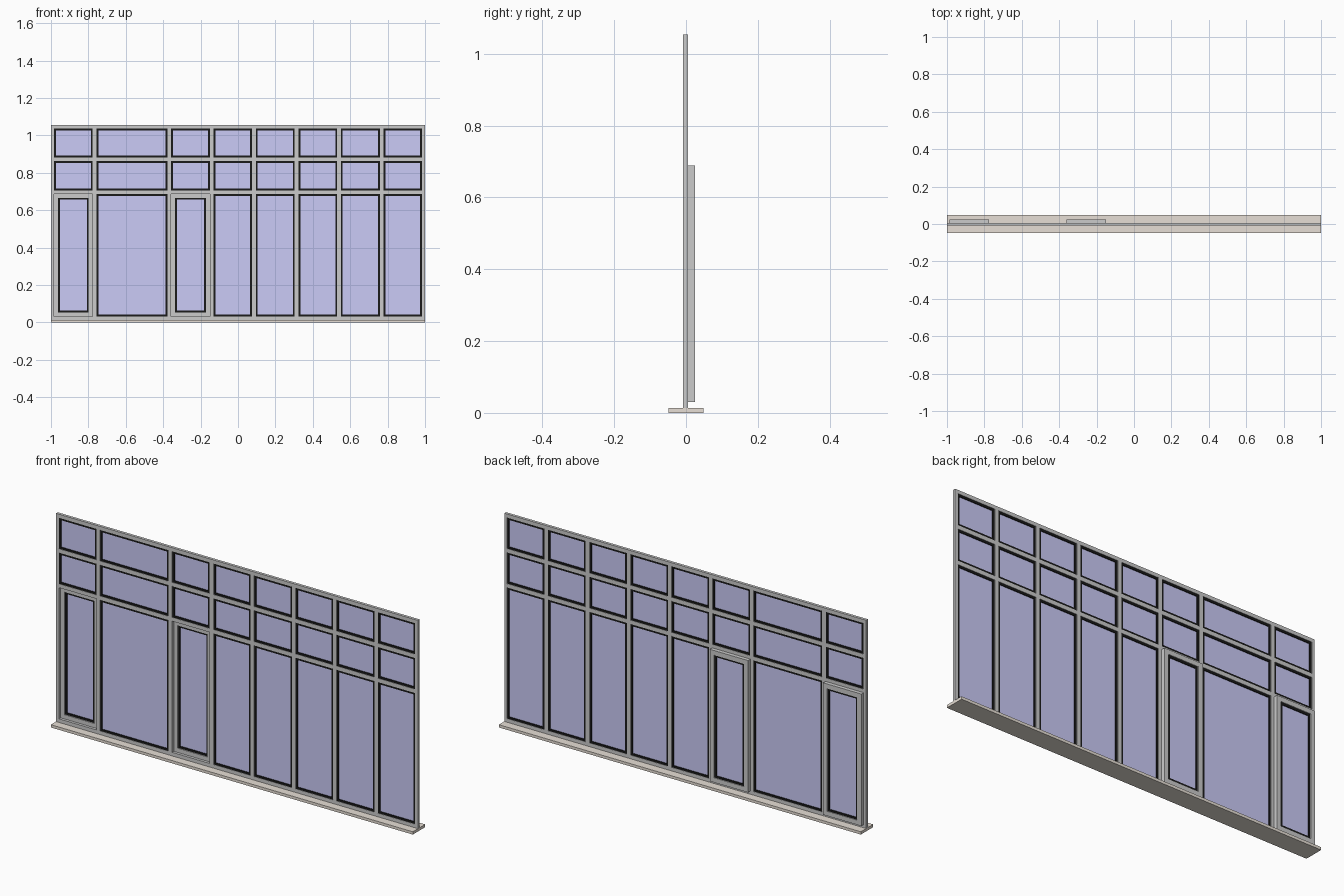
import bpy, bmesh

if "Cube" in bpy.data.objects:
    bpy.data.objects.remove(bpy.data.objects["Cube"])


def material(name, rgb):
    m = bpy.data.materials.new(name)
    m.diffuse_color = (*rgb, 1)
    m.use_nodes = True
    m.node_tree.nodes["Principled BSDF"].inputs["Base Color"].default_value = m.diffuse_color
    return m


GLASS = material("tinted_glass", (0.6, 0.6, 0.93))
BLACK = material("black_rubber", (0.01, 0.01, 0.01))
STONE = material("sill_stone", (0.80, 0.74, 0.67))
GREY = material("frame_grey", (0.68, 0.68, 0.66))


def lattice(name, xs, zs, y0, y1, mat, holes=True):
    """Slab over the grid xs by zs; every odd/odd cell is an opening."""
    bm = bmesh.new()
    cache = {}

    def vert(i, j):
        if (i, j) not in cache:
            cache[i, j] = bm.verts.new((xs[i], y0, zs[j]))
        return cache[i, j]

    for i in range(len(xs) - 1):
        for j in range(len(zs) - 1):
            if holes and i % 2 and j % 2:
                continue
            bm.faces.new([vert(i, j), vert(i + 1, j), vert(i + 1, j + 1), vert(i, j + 1)])
    # thicken the flat grid towards the back
    ext = bmesh.ops.extrude_face_region(bm, geom=bm.faces[:], use_keep_orig=True)
    for v in ext["geom"]:
        if isinstance(v, bmesh.types.BMVert):
            v.co.y = y1
    bmesh.ops.recalc_face_normals(bm, faces=bm.faces[:])
    mesh = bpy.data.meshes.new(name)
    bm.to_mesh(mesh)
    bm.free()
    ob = bpy.data.objects.new(name, mesh)
    bpy.context.collection.objects.link(ob)
    mesh.materials.append(mat)
    return ob


def ring(name, x0, x1, z0, z1, w, y0, y1, mat):
    lattice(name, [x0, x0 + w, x1 - w, x1], [z0, z0 + w, z1 - w, z1], y0, y1, mat)


def pane(label, x0, x1, z0, z1, yc):
    """Black gasket with a thin sheet of glass inside it."""
    w = 0.01
    ring("gasket_" + label, x0, x1, z0, z1, w, yc - 0.005, yc + 0.005, BLACK)
    lattice("glass_" + label, [x0 + w, x1 - w], [z0 + w, z1 - w],
            yc - 0.001, yc + 0.001, GLASS, holes=False)


# Sill
lattice("sill", [-1, 1], [0, 0.014], -0.0485, 0.0485, STONE, holes=False)

# Main frame with mullions and transoms
mullions = [-0.767, -0.368, -0.141, 0.085, 0.313, 0.540, 0.769]
half = 0.01
xs = [-1, -0.984] + [c + s * half for c in mullions for s in (-1, 1)] + [0.984, 1]
zs = [0.014, 0.032, 0.687, 0.706, 0.862, 0.881, 1.036, 1.054]
lattice("window_frame", xs, zs, -0.008, 0.006, GREY)

# Panes, with opening sashes in the first and third bottom bays
for col in range(8):
    x0, x1 = xs[2 * col + 1], xs[2 * col + 2]
    for row in range(3):
        z0, z1 = zs[2 * row + 1], zs[2 * row + 2]
        label = f"{col + 1}_{row + 1}"
        if row == 0 and col in (0, 2):
            e, w = 0.002, 0.023
            ring("sash_" + label, x0 - e, x1 + e, z0 - e, z1 + e, w, 0.0055, 0.025, GREY)
            d = w - e
            pane(label, x0 + d, x1 - d, z0 + d, z1 - d, 0.0155)
        else:
            pane(label, x0, x1, z0, z1, -0.001)
